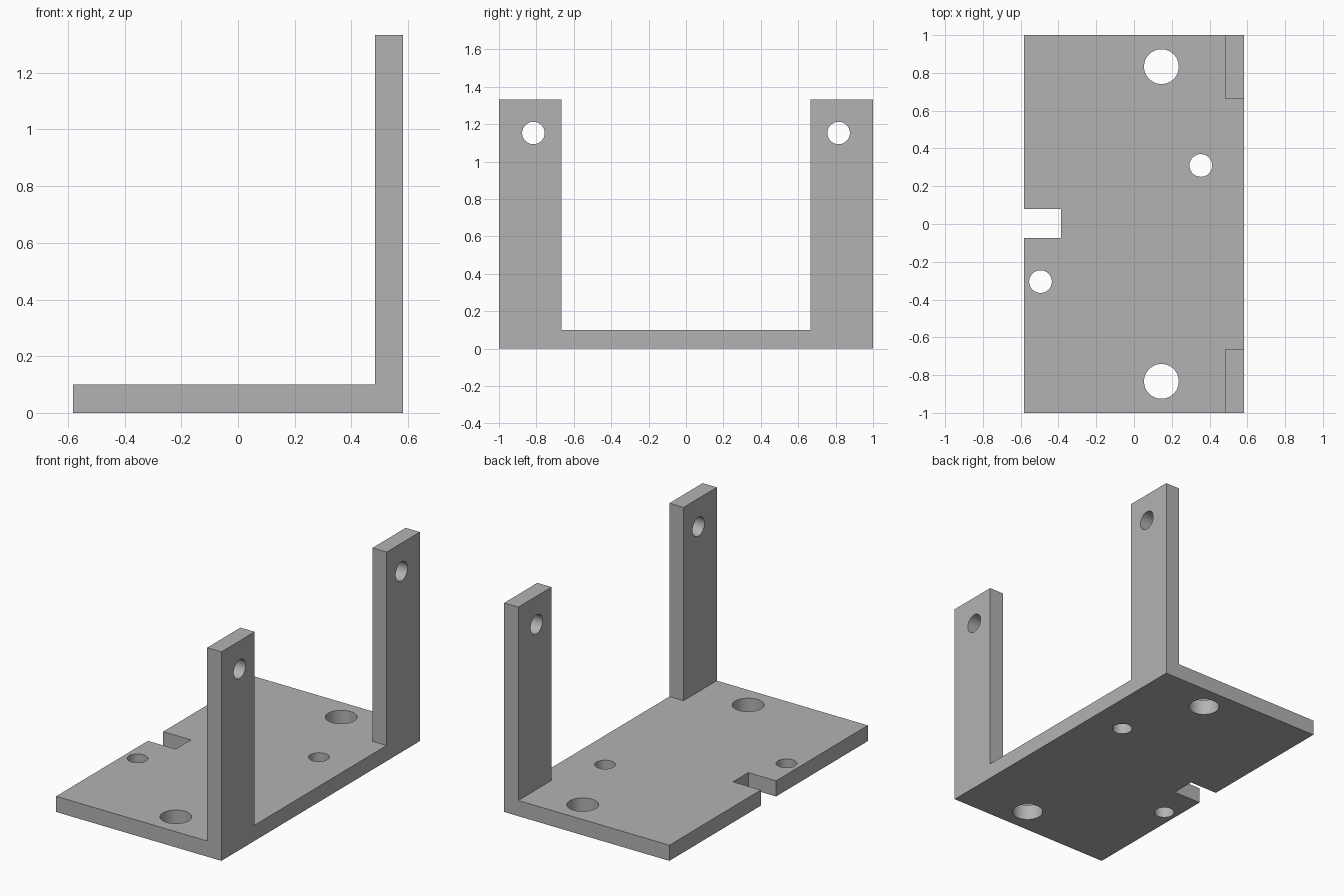
import bpy, bmesh
from mathutils import Matrix, Vector
from math import radians

cube = bpy.data.objects.get("Cube")
if cube:
    bpy.data.objects.remove(cube, do_unlink=True)

HALF_W, HALF_L, HEIGHT, THICK = 0.583, 1.0, 1.333, 0.1
ARM_INNER = 0.665          # inner edge of each upright along y
WALL_X = HALF_W - THICK    # inner face of the uprights

grey = bpy.data.materials.new("plain grey")
grey.use_nodes = True
grey.diffuse_color = (0.45, 0.45, 0.45, 1)
grey.node_tree.nodes["Principled BSDF"].inputs["Base Color"].default_value = (0.45, 0.45, 0.45, 1)


def make_object(name, bm):
    bmesh.ops.recalc_face_normals(bm, faces=bm.faces)
    mesh = bpy.data.meshes.new(name)
    bm.to_mesh(mesh)
    bm.free()
    mesh.materials.append(grey)
    obj = bpy.data.objects.new(name, mesh)
    bpy.context.collection.objects.link(obj)
    return obj


def add_box(bm, low, high):
    low, high = Vector(low), Vector(high)
    bmesh.ops.create_cube(bm, size=1, matrix=Matrix.Translation((low + high) / 2)
                          @ Matrix.Diagonal((*(high - low), 1)))


def add_drill(bm, center, radius, axis):
    turn = Matrix.Rotation(radians(90), 4, "Y") if axis == "X" else Matrix()
    bmesh.ops.create_cone(bm, cap_ends=True, segments=64, radius1=radius, radius2=radius,
                          depth=0.3, matrix=Matrix.Translation(center) @ turn)


# L-shaped profile extruded along the length
bm = bmesh.new()
profile = [(-HALF_W, 0), (HALF_W, 0), (HALF_W, HEIGHT), (WALL_X, HEIGHT),
           (WALL_X, THICK), (-HALF_W, THICK)]
face = bm.faces.new([bm.verts.new((x, -HALF_L, z)) for x, z in profile])
swept = bmesh.ops.extrude_face_region(bm, geom=[face])["geom"]
bmesh.ops.translate(bm, vec=(0, 2 * HALF_L, 0),
                    verts=[v for v in swept if isinstance(v, bmesh.types.BMVert)])
bracket = make_object("mounting_bracket", bm)

# Gap between the uprights, edge notch and drilled holes
cut = bmesh.new()
add_box(cut, (WALL_X - 0.1, -ARM_INNER, THICK), (HALF_W + 0.1, ARM_INNER, HEIGHT + 0.1))
add_box(cut, (-HALF_W - 0.1, -0.075, -0.1), (-0.387, 0.079, THICK + 0.1))
for side in (-1, 1):
    add_drill(cut, (0.145, side * 0.833, THICK / 2), 0.092, "Z")
    add_drill(cut, (WALL_X + THICK / 2, side * 0.816, 1.153), 0.06, "X")
add_drill(cut, (0.354, 0.31, THICK / 2), 0.06, "Z")
add_drill(cut, (-0.495, -0.305, THICK / 2), 0.06, "Z")
cutter = make_object("bracket_cutter", cut)
cutter.hide_render = True

boolean = bracket.modifiers.new("cutouts", "BOOLEAN")
boolean.operation = "DIFFERENCE"
boolean.solver = "EXACT"
boolean.object = cutter
bpy.ops.object.select_all(action="DESELECT")
bracket.select_set(True)
bpy.context.view_layer.objects.active = bracket
bpy.ops.object.modifier_apply(modifier=boolean.name)
bpy.data.objects.remove(cutter, do_unlink=True)

# Round hole walls, crisp edges
bpy.ops.object.shade_smooth_by_angle(angle=radians(30))
